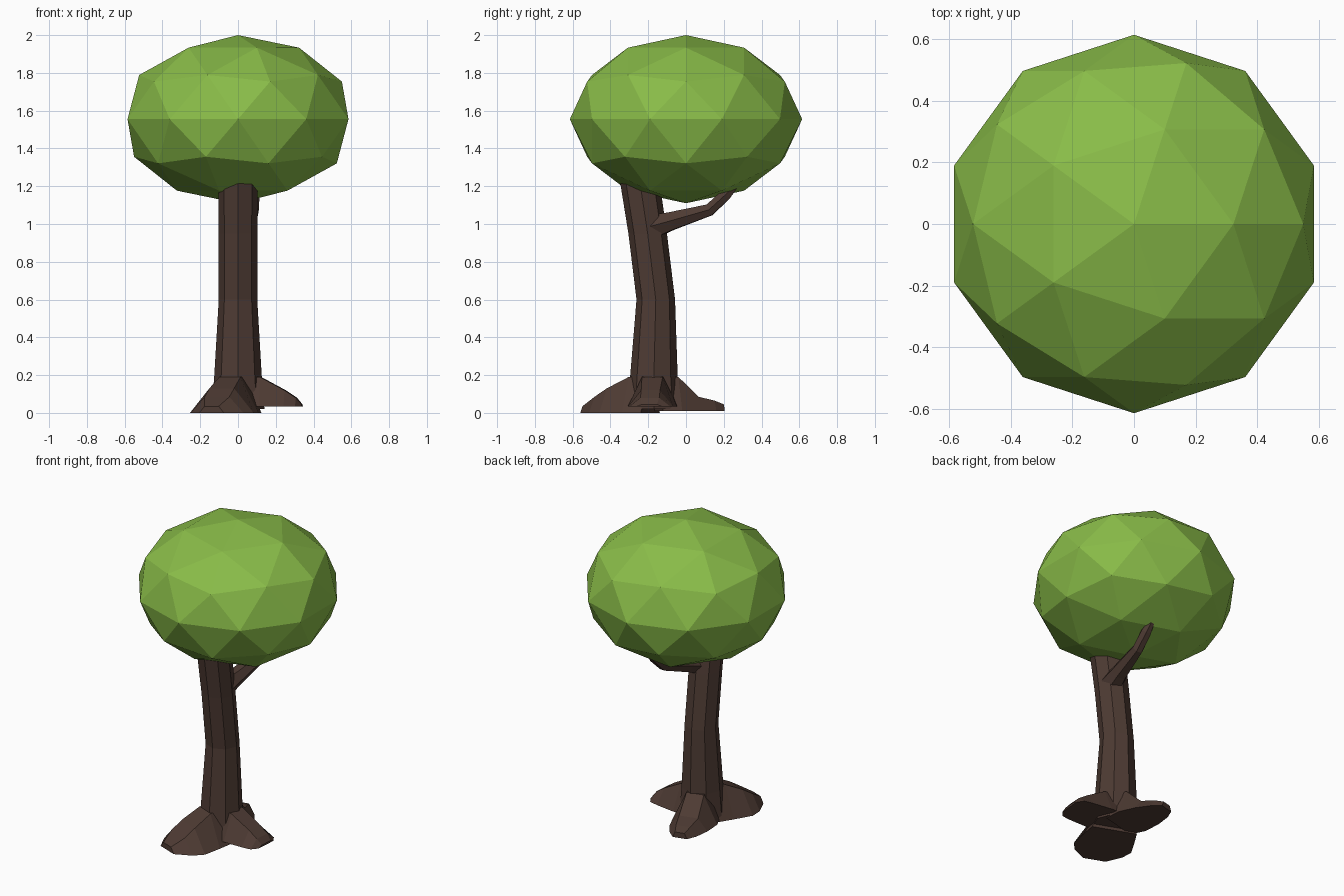
import bpy, bmesh
from math import sin, cos, pi, radians
from mathutils import Vector

cube = bpy.data.objects.get("Cube")
if cube:
    bpy.data.objects.remove(cube, do_unlink=True)


def make_material(name, colour):
    mat = bpy.data.materials.new(name)
    mat.use_nodes = True
    mat.diffuse_color = (*colour, 1)
    bsdf = next(n for n in mat.node_tree.nodes if n.type == 'BSDF_PRINCIPLED')
    bsdf.inputs["Base Color"].default_value = (*colour, 1)
    bsdf.inputs["Roughness"].default_value = 0.9
    return mat


leaf_green = make_material("leaf green", (0.25, 0.50, 0.065))
bark_brown = make_material("bark brown", (0.075, 0.043, 0.033))


def loft(name, rings, mat):
    """Skin a list of equal-length point rings and cap both ends."""
    bm = bmesh.new()
    loops = [[bm.verts.new(p) for p in ring] for ring in rings]
    n = len(loops[0])
    for a, b in zip(loops, loops[1:]):
        for i in range(n):
            j = (i + 1) % n
            bm.faces.new((a[i], a[j], b[j], b[i]))
    bm.faces.new(loops[0])
    bm.faces.new(loops[-1])
    bmesh.ops.recalc_face_normals(bm, faces=bm.faces)
    mesh = bpy.data.meshes.new(name)
    bm.to_mesh(mesh)
    bm.free()
    mesh.materials.append(mat)
    obj = bpy.data.objects.new(name, mesh)
    bpy.context.collection.objects.link(obj)
    return obj


# Canopy: flattened low-poly ball
bpy.ops.mesh.primitive_ico_sphere_add(subdivisions=2, radius=1, location=(0, 0, 1.555))
canopy = bpy.context.object
canopy.name = "canopy"
canopy.scale = (0.615, 0.615, 0.445)
canopy.data.materials.append(leaf_green)

# Trunk: leaning eight-sided column, (y centre, z, radius) per ring
trunk_rings = [(-0.17, 0.02, 0.14), (-0.17, 0.19, 0.126), (-0.16, 0.6, 0.102),
               (-0.203, 0.95, 0.102), (-0.25, 1.26, 0.105)]
loft("trunk", [[(r * cos(i * pi / 4), y + r * sin(i * pi / 4), z) for i in range(8)]
               for y, z, r in trunk_rings], bark_brown)

# Branch: tapering six-sided limb bending up into the leaves
path = [Vector(p) for p in [(0.02, -0.2, 0.98), (0.045, -0.08, 1.015),
                            (0.075, 0.125, 1.075), (0.08, 0.21, 1.155), (0.08, 0.29, 1.235)]]
radii = [0.075, 0.055, 0.036, 0.034, 0.012]
branch = []
for i, (p, r) in enumerate(zip(path, radii)):
    t = (path[min(i + 1, len(path) - 1)] - path[max(i - 1, 0)]).normalized()
    side = t.cross(Vector((0, 0, 1))).normalized()
    up = side.cross(t)
    branch.append([p + r * (side * cos(k * pi / 3) + up * sin(k * pi / 3)) for k in range(6)])
loft("branch", branch, bark_brown)


# Roots: spreading wedges, (distance, half base, half ridge, ridge height) per section
def root(name, angle, floor, sections):
    out = Vector((cos(radians(angle)), sin(radians(angle)), 0))
    side = Vector((-out.y, out.x, 0))
    rings = []
    for d, base, ridge, top in sections:
        c = Vector((0, -0.17, 0)) + out * d
        rings.append([c + side * s + Vector((0, 0, z)) for s, z in
                      ((-base, floor), (-ridge, top), (ridge, top), (base, floor))])
    loft(name, rings, bark_brown)


root("left_root", -4, 0.033, [(0.02, 0.13, 0.06, 0.2), (0.12, 0.13, 0.055, 0.19),
                              (0.25, 0.12, 0.05, 0.12), (0.31, 0.11, 0.05, 0.08),
                              (0.34, 0.07, 0.04, 0.045)])
root("front_root", 249, 0.0, [(0.02, 0.14, 0.06, 0.2), (0.12, 0.16, 0.06, 0.19),
                              (0.24, 0.18, 0.07, 0.13), (0.31, 0.15, 0.07, 0.085),
                              (0.39, 0.07, 0.04, 0.035)])
root("back_root", 104, 0.01, [(0.02, 0.12, 0.06, 0.2), (0.12, 0.14, 0.055, 0.19),
                              (0.23, 0.12, 0.06, 0.085), (0.32, 0.085, 0.045, 0.065),
                              (0.375, 0.045, 0.03, 0.045)])
